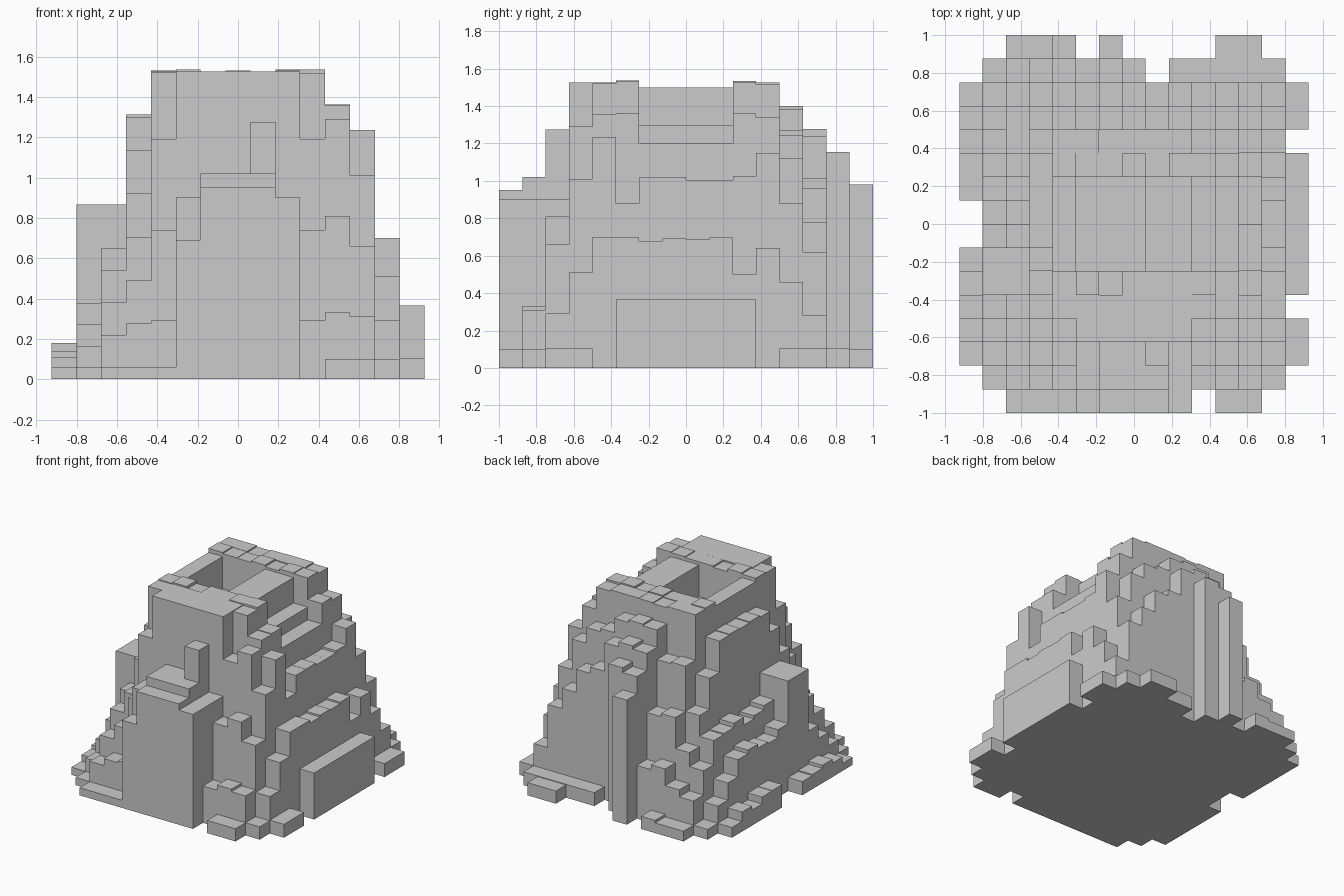
import bpy, bmesh, random

if "Cube" in bpy.data.objects:
    bpy.data.objects.remove(bpy.data.objects["Cube"])

random.seed(4)
NX, NY = 15, 16
DX, DY = 1.85 / NX, 2.0 / NY
TOP = 1.525
height = {}

left_caps = [.15, .5, .65, 1.31]                  # terraces of the left flank
back_foot = [.1, .05, .98, 1.03, .95, .5, .4]     # foot of the back face, middle strips


def ramps(c):
    """Front start and slope, back start and slope, plateau and roughness of a strip."""
    if c < 4:                                     # left flank
        s = .05 + .055 * c
        return .06, s, .08, s + .03, left_caps[c], .05 if c < 3 else .01
    if c > 10:                                    # right flank
        k = c - 11
        return .11 * k - .15, .48 - .13 * k, .1, .34 - .08 * k, 1.35 - .33 * k, .015
    b = back_foot[c - 4]                          # central body
    return -.16, .45, b, (TOP - b) / 4, TOP, .012


# Terraced body, with clipped corners
for c in range(NX):
    f0, fs, b0, bs, cap, rough = ramps(c)
    inset = max(0, abs(c - 7) - 5)
    for r in range(inset, NY - inset):
        front = f0 + fs * (r - inset)
        back = b0 + bs * (NY - 1 - inset - r)
        plateau = cap + random.uniform(-rough, rough)
        height[c, r] = max(.06 if c < 5 else .1, min(front, back, plateau))


def patch(h, cols, rows):
    """Set a rectangle of cells (inclusive ranges) to one height; zero removes them."""
    for c in range(cols[0], cols[-1] + 1):
        for r in range(rows[0], rows[-1] + 1):
            height[c, r] = h


# Summit hollow between two ridges
patch(1.25, (5, 7), (6, 9))
patch(1.5, (4,), (6, 9))
patch(1.5, (8, 9), (6, 9))
patch(1.3, (10,), (6, 9))
patch(1.2, (11,), (6, 9))

# Front ledge under a steep wall
patch(TOP, (5, 9), (3, 4))
patch(.9, (5, 9), (0, 2))
patch(.69, (5,), (0,))
patch(.95, (6, 8), (0,))
patch(1.02, (6, 8), (1, 2))
patch(1.275, (8,), (2,))

# Blocks standing out of the flanks
patch(.865, (1, 2), (5, 6))
patch(1.235, (12,), (4,))
patch(.88, (12,), (5,))
patch(1.15, (12,), (11,))
patch(.5, (13,), (10,))

# Low foot on the right and at the back
patch(.365, (14,), (5, 10))
patch(.105, (14,), (2, 3))
patch(.105, (14,), (12, 13))
patch(.105, (9, 13), (14,))
patch(.1, (11, 12), (15,))

# Notches in the outline
for cell in ((10, 0), (5, 15), (8, 14), (14, 4), (14, 11)):
    height[cell] = 0
patch(0, (7, 10), (15,))
patch(0, (0,), (7, 8))

# Skin of the stepped rock: tops, undersides and exposed walls only
bm = bmesh.new()


def quad(*pts):
    bm.faces.new([bm.verts.new(p) for p in pts])


for (c, r), h in height.items():
    if h <= 0:
        continue
    x0, y0 = (c - NX / 2) * DX, (r - NY / 2) * DY
    corners = [(x0, y0), (x0 + DX, y0), (x0 + DX, y0 + DY), (x0, y0 + DY)]
    quad(*[(*p, h) for p in corners])
    quad(*[(*p, 0) for p in reversed(corners)])
    for i, (dc, dr) in enumerate(((0, -1), (1, 0), (0, 1), (-1, 0))):
        p, q = corners[i], corners[(i + 1) % 4]
        low = height.get((c + dc, r + dr), 0)
        if low < h:
            quad((*p, low), (*q, low), (*q, h), (*p, h))

bmesh.ops.remove_doubles(bm, verts=bm.verts, dist=1e-5)
mesh = bpy.data.meshes.new("stepped_rock")
bm.to_mesh(mesh)
bm.free()
rock = bpy.data.objects.new("stepped_rock", mesh)
bpy.context.collection.objects.link(rock)
